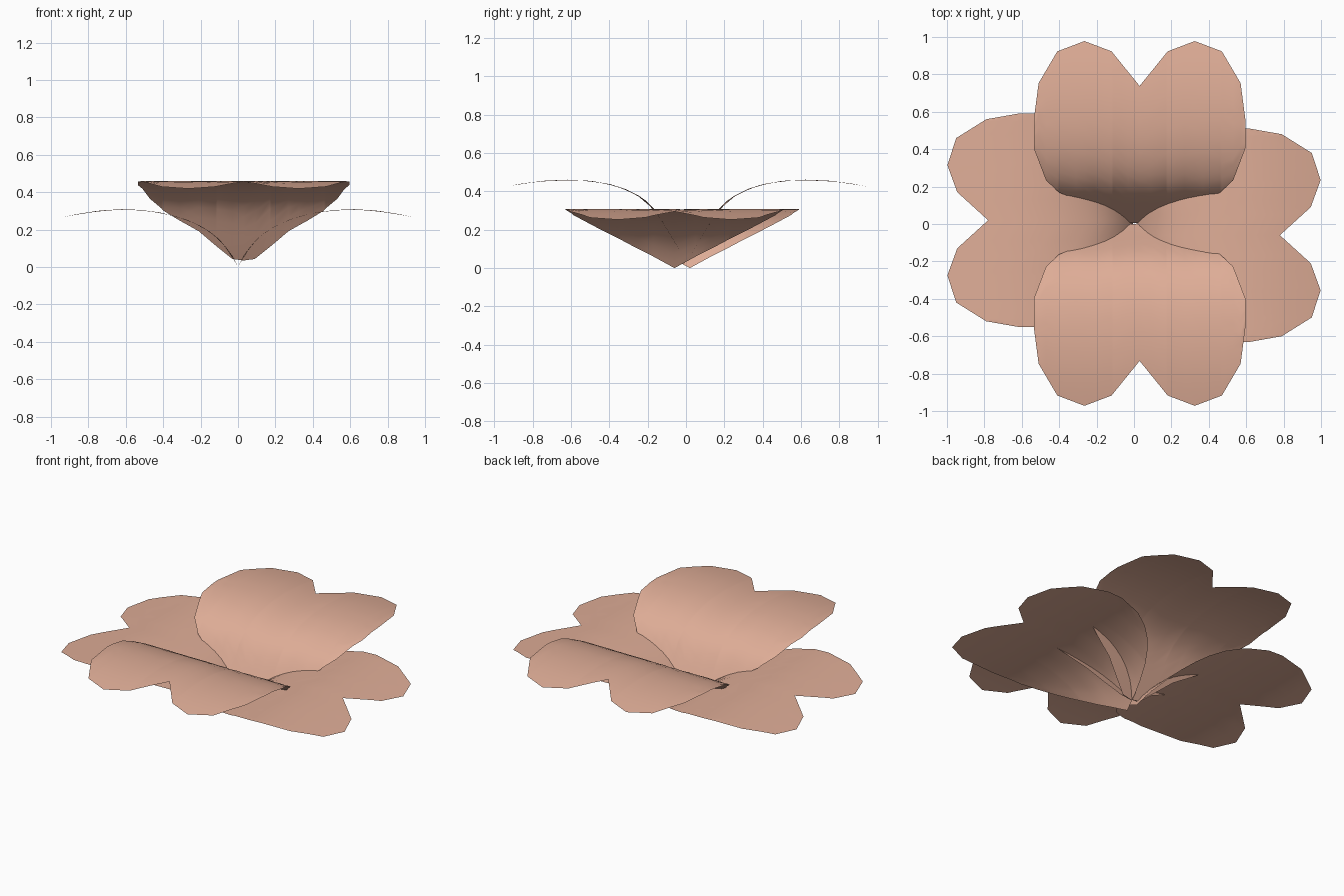
import bpy, math
from mathutils import Matrix

if "Cube" in bpy.data.objects:
    bpy.data.objects.remove(bpy.data.objects["Cube"])

mat = bpy.data.materials.new("petal_pink")
mat.diffuse_color = (0.74, 0.42, 0.31, 1)
mat.use_nodes = True
mat.node_tree.nodes["Principled BSDF"].inputs["Base Color"].default_value = mat.diffuse_color


def interp(pts, x):
    for (x0, y0), (x1, y1) in zip(pts, pts[1:]):
        if x <= x1:
            return y0 + (y1 - y0) * (x - x0) / (x1 - x0)
    return pts[-1][1]


# heart-shaped petal: columns across (offset), each running from inner to outer edge,
# bent along a side profile (distance out, height)
def petal(name, inner, outer, profile, angle, shift, rows=16):
    offsets = sorted({p[0] for p in inner} | {p[0] for p in outer})
    offsets = [-o for o in reversed(offsets) if o > 0] + offsets
    verts, faces = [], []
    for v in offsets:
        lo, hi = interp(inner, abs(v)), interp(outer, abs(v))
        for i in range(rows + 1):
            u = lo + (hi - lo) * (i / rows) ** 1.4
            verts.append((u, v, interp(profile, u)))
    n = rows + 1
    for c in range(len(offsets) - 1):
        for i in range(rows):
            a = c * n + i
            faces.append((a, a + 1, a + n + 1, a + n))
    me = bpy.data.meshes.new(name)
    me.from_pydata(verts, [], faces)
    me.transform(Matrix.Translation((*shift, 0)) @ Matrix.Rotation(math.radians(angle), 4, 'Z'))
    me.materials.append(mat)
    me.polygons.foreach_set("use_smooth", [True] * len(me.polygons))
    me.update()
    ob = bpy.data.objects.new(name, me)
    bpy.context.collection.objects.link(ob)


# raised front and back petals
high_profile = [(0, .035), (.05, .115), (.1, .2), (.17, .31), (.21, .35), (.25, .378), (.32, .413),
                (.4, .438), (.5, .455), (.62, .461), (.74, .456), (.86, .441), (.98, .418)]
high_inner = [(0, 0), (.06, .005), (.14, .045), (.24, .095), (.34, .13), (.43, .165),
              (.50, .23), (.565, .40)]
high_outer = [(0, .735), (.15, .92), (.295, .975), (.44, .92), (.54, .75), (.565, .56)]
petal("back_petal", high_inner, high_outer, high_profile, 90, (.03, .003))
petal("front_petal", high_inner, high_outer, high_profile, -90, (.03, .003))

# lower side petals
low_profile = [(0, 0), (.03, .06), (.06, .1), (.1, .148), (.15, .188), (.2, .219), (.27, .251),
               (.34, .273), (.42, .292), (.52, .305), (.62, .309), (.74, .302), (.86, .283), (1, .252)]
low_inner = [(0, 0), (.11, .03), (.19, .06), (.28, .1), (.36, .15), (.42, .2), (.48, .27),
             (.53, .36), (.57, .52)]
low_outer = [(0, .78), (.15, .945), (.295, .998), (.44, .95), (.54, .79), (.57, .62)]
petal("right_petal", low_inner, low_outer, low_profile, 0, (0, -.06))
petal("left_petal", low_inner, low_outer, low_profile, 180, (0, .02))
